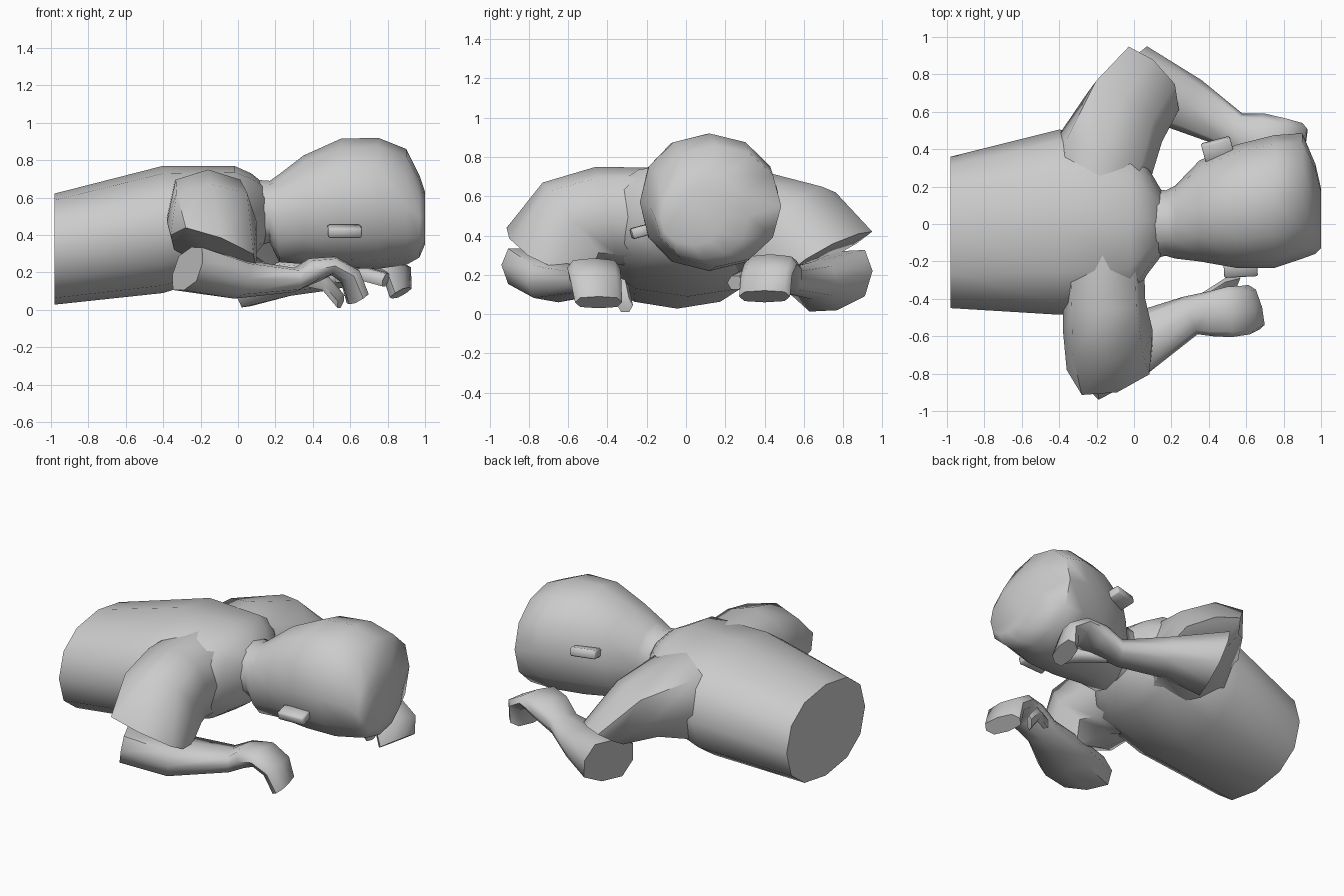
import bpy, bmesh, math
from mathutils import Vector, Matrix


def loft(name, rings, sides=8, power=0.85):
    """Skin closed rings, each given as centre, half-axis u, half-axis v."""
    bm = bmesh.new()
    loops = []
    for c, u, v in rings:
        c, u, v = Vector(c), Vector(u), Vector(v)
        loop = []
        for k in range(sides):
            a = 2 * math.pi * k / sides
            ca, sa = math.cos(a), math.sin(a)
            ca = math.copysign(abs(ca) ** power, ca)
            sa = math.copysign(abs(sa) ** power, sa)
            loop.append(bm.verts.new(c + u * ca + v * sa))
        loops.append(loop)
    for a, b in zip(loops, loops[1:]):
        for k in range(sides):
            j = (k + 1) % sides
            bm.faces.new((a[k], a[j], b[j], b[k]))
    bm.faces.new(loops[0])
    bm.faces.new(loops[-1])
    return finish(name, bm)


def finish(name, bm, angle=62):
    bmesh.ops.recalc_face_normals(bm, faces=bm.faces)
    me = bpy.data.meshes.new(name)
    bm.to_mesh(me)
    bm.free()
    ob = bpy.data.objects.new(name, me)
    bpy.context.collection.objects.link(ob)
    bpy.ops.object.select_all(action='DESELECT')
    ob.select_set(True)
    bpy.context.view_layer.objects.active = ob
    bpy.ops.object.shade_smooth_by_angle(angle=math.radians(angle))
    return ob


def body(name, rows, sides, power=0.95):
    """Loft along x from rows of (x, y centre, z centre, y radius, z radius)."""
    return loft(name, [((x, y, z), (0, ry, 0), (0, 0, rz)) for x, y, z, ry, rz in rows],
                sides, power)


def thumb(name, pts, r):
    return loft(name, [(p, (r * 0.4, r, 0), (r * 0.3, 0, r)) for p in pts], 6, 1)


def ear(name, loc, size, yaw, roll):
    bm = bmesh.new()
    m = (Matrix.Translation(loc) @ Matrix.Rotation(math.radians(yaw), 4, 'Z')
         @ Matrix.Rotation(math.radians(roll), 4, 'X') @ Matrix.Diagonal((*size, 1)))
    bmesh.ops.create_cube(bm, size=1, matrix=m)
    bmesh.ops.bevel(bm, geom=bm.edges[:], offset=0.008, segments=1, affect='EDGES')
    finish(name, bm)


# Torso, cut flat at the waist
body("torso", [
    (-0.98, -0.045, 0.325, 0.405, 0.297),
    (-0.40, 0.01, 0.43, 0.495, 0.34),
    (-0.02, 0.0, 0.49, 0.44, 0.28),
    (0.07, 0.02, 0.50, 0.29, 0.23),
    (0.17, 0.0, 0.52, 0.14, 0.13)], 12, 0.88)

# Neck and head
body("head", [
    (0.03, 0.0, 0.51, 0.20, 0.19),
    (0.17, 0.005, 0.525, 0.175, 0.165),
    (0.22, 0.01, 0.49, 0.195, 0.235),
    (0.35, 0.07, 0.535, 0.27, 0.29),
    (0.55, 0.095, 0.57, 0.33, 0.345),
    (0.75, 0.12, 0.57, 0.355, 0.35),
    (0.90, 0.15, 0.55, 0.335, 0.31),
    (0.97, 0.08, 0.50, 0.24, 0.22),
    (1.00, 0.03, 0.49, 0.16, 0.14)], 12)

# Ears
ear("right_ear", (0.57, -0.235, 0.42), (0.18, 0.09, 0.055), 3, 15)
ear("left_ear", (0.45, 0.39, 0.62), (0.16, 0.12, 0.055), 15, 15)

# Short sleeves over the upper arms
loft("right_sleeve", [
    ((-0.17, -0.10, 0.49), (0.22, 0, 0), (0, 0, 0.255)),
    ((-0.16, -0.40, 0.50), (0.22, 0, 0), (0, -0.06, 0.25)),
    ((-0.14, -0.57, 0.47), (0.24, 0, 0), (0, -0.16, 0.20)),
    ((-0.13, -0.71, 0.31), (0.23, 0.07, -0.09), (0.04, -0.19, 0.075))], 8, 0.7)
loft("left_sleeve", [
    ((-0.20, 0.10, 0.48), (0.24, -0.08, 0), (0, 0, 0.25)),
    ((-0.17, 0.33, 0.47), (0.25, -0.12, 0), (0, 0.03, 0.265)),
    ((-0.05, 0.57, 0.45), (0.20, -0.13, -0.02), (0, 0.12, 0.20)),
    ((0.08, 0.74, 0.32), (0.16, -0.13, -0.04), (0.02, 0.14, 0.09))], 8, 0.75)

# Forearms ending in bent mitten hands
loft("right_forearm", [
    ((-0.27, -0.78, 0.22), (0.08, -0.16, 0.03), (0.02, 0, 0.115)),
    ((0.00, -0.65, 0.165), (0.06, -0.16, 0), (0.02, 0, 0.105)),
    ((0.30, -0.49, 0.16), (0.04, -0.10, 0), (0, 0, 0.065)),
    ((0.41, -0.48, 0.215), (0.01, -0.12, 0), (-0.03, 0, 0.06)),
    ((0.51, -0.47, 0.235), (0.01, -0.135, 0), (0.01, 0, 0.05)),
    ((0.60, -0.46, 0.18), (0.02, -0.13, 0), (0.045, 0, 0.035)),
    ((0.64, -0.445, 0.06), (0.03, -0.12, 0), (0.045, 0, 0.03))], 8, 0.7)
loft("left_forearm", [
    ((0.02, 0.77, 0.17), (0.05, 0.18, 0.05), (-0.05, 0, 0.15)),
    ((0.28, 0.64, 0.17), (0.08, 0.13, 0), (0, 0, 0.095)),
    ((0.53, 0.50, 0.17), (0.05, 0.09, 0), (0, 0, 0.06)),
    ((0.66, 0.46, 0.23), (0.04, 0.13, 0), (-0.02, 0, 0.055)),
    ((0.76, 0.43, 0.255), (0.05, 0.135, 0), (0.01, 0, 0.05)),
    ((0.85, 0.41, 0.20), (0.05, 0.13, 0), (0.045, 0, 0.035)),
    ((0.87, 0.40, 0.09), (0.03, 0.13, 0), (0.045, 0, 0.03))], 8, 0.7)

# Thumbs
thumb("right_thumb", [(0.33, -0.42, 0.17), (0.47, -0.33, 0.14), (0.55, -0.31, 0.045)], 0.04)
thumb("left_thumb", [(0.54, 0.43, 0.18), (0.68, 0.30, 0.19), (0.79, 0.25, 0.16)], 0.04)
